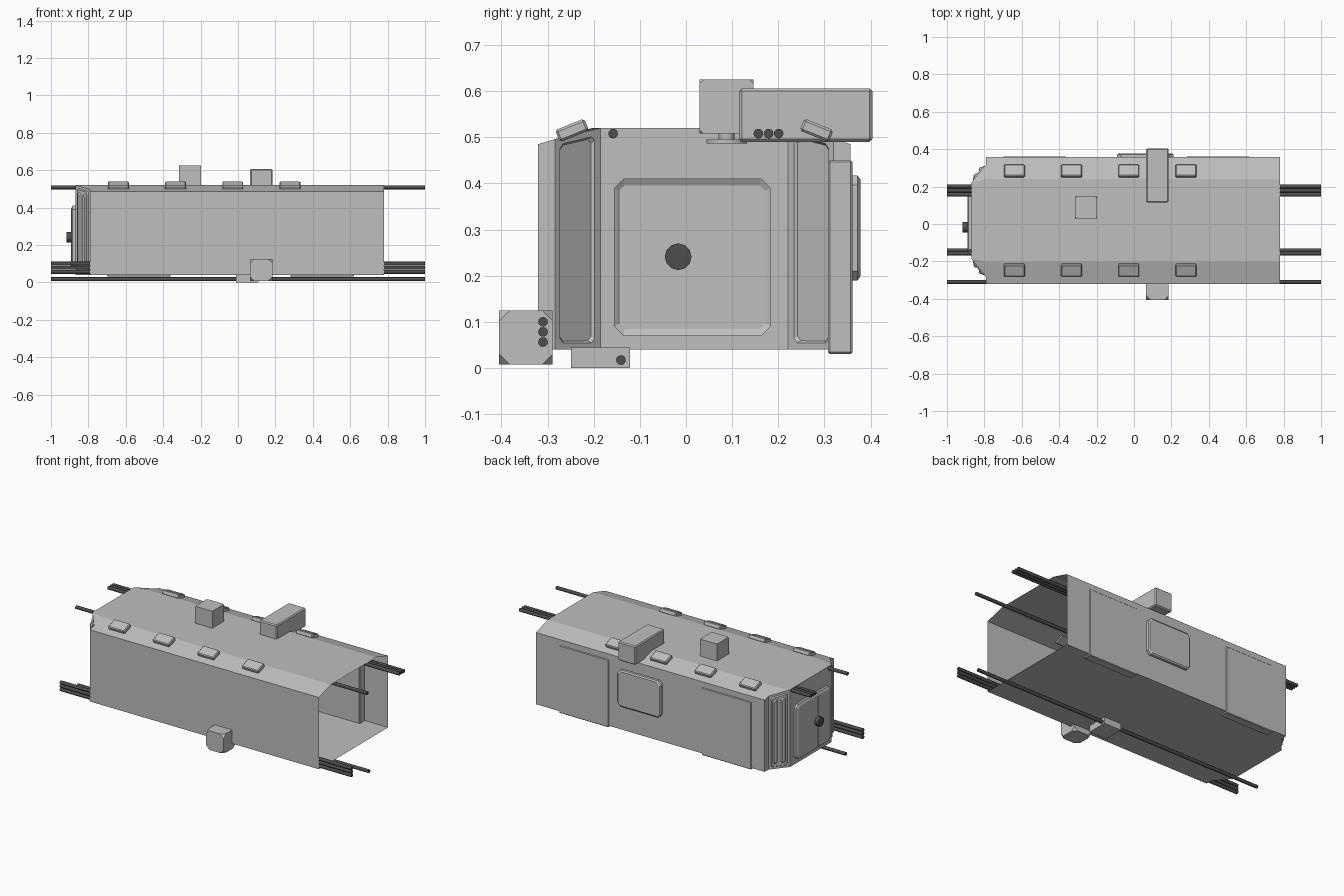
import bpy, bmesh, math
from mathutils import Vector, Matrix

if "Cube" in bpy.data.objects:
    bpy.data.objects.remove(bpy.data.objects["Cube"])


def material(name, v):
    m = bpy.data.materials.new(name)
    m.diffuse_color = (v, v, v, 1)
    m.use_nodes = True
    m.node_tree.nodes["Principled BSDF"].inputs["Base Color"].default_value = m.diffuse_color
    return m


GREY = material("light grey", 0.52)
DARK = material("dark grey", 0.075)
CY = 0.018                      # centre line of the shell
FLOOR, EAVE, ROOF = 0.04, 0.485, 0.52
BACK, NOSE, TIP = 0.78, -0.79, -0.87
WALL, RIDGE, CH_OUT, CH_IN = 0.339, 0.222, 0.302, 0.203


def finish(bm, name, mat, normals=True):
    bmesh.ops.remove_doubles(bm, verts=bm.verts, dist=1e-5)
    if normals:
        bmesh.ops.recalc_face_normals(bm, faces=bm.faces)
    me = bpy.data.meshes.new(name)
    bm.to_mesh(me)
    bm.free()
    me.materials.append(mat)
    ob = bpy.data.objects.new(name, me)
    bpy.context.collection.objects.link(ob)
    return ob


def box(name, lo, hi, bevel=0.0, affect='EDGES', mat=GREY, edge_rule=None):
    bm = bmesh.new()
    bmesh.ops.create_cube(bm, size=1)
    lo, hi = Vector(lo), Vector(hi)
    for v in bm.verts:
        v.co = Vector((lo[i] + (v.co[i] + 0.5) * (hi[i] - lo[i]) for i in range(3)))
    if bevel:
        geom = list(bm.edges) if affect == 'EDGES' else list(bm.verts)
        bmesh.ops.bevel(bm, geom=geom, offset=bevel, segments=1, affect=affect, profile=0.5)
    return finish(bm, name, mat)


def rod(name, p, q, r, sides=12, mat=DARK):
    p, q = Vector(p), Vector(q)
    bm = bmesh.new()
    rot = (q - p).to_track_quat('Z', 'Y').to_matrix().to_4x4()
    bmesh.ops.create_cone(bm, cap_ends=True, segments=sides, radius1=r, radius2=r,
                          depth=(q - p).length, matrix=Matrix.Translation((p + q) / 2) @ rot)
    ob = finish(bm, name, mat)
    for f in ob.data.polygons:
        f.use_smooth = len(f.vertices) == 4
    ob.data.set_sharp_from_angle(angle=math.radians(40))
    return ob


def rect8(a, b, c, d, ca=0.0, cb=0.0):
    """Rectangle with cut corners; no cut gives doubled corners."""
    return [(a + ca, c), (b - ca, c), (b, c + cb), (b, d - cb),
            (b - ca, d), (a + ca, d), (a, d - cb), (a, c + cb)]


def loft(bm, place, loops):
    """Join cut rectangles (at a depth each) and cap the last."""
    rings = [[bm.verts.new(place(u, v, dep)) for u, v in pts] for pts, dep in loops]
    for r, s in zip(rings, rings[1:]):
        for i in range(8):
            j = (i + 1) % 8
            bm.faces.new((r[i], r[j], s[j], s[i]))
    bm.faces.new(rings[-1])


# Shell, open at the +x end
bm = bmesh.new()


def face(*pts):
    bm.faces.new([bm.verts.new(p) for p in pts])


slope_z = EAVE + (ROOF - EAVE) * (WALL - CH_OUT) / (WALL - RIDGE)
prof = [(-WALL, FLOOR), (WALL, FLOOR), (WALL, EAVE), (RIDGE, ROOF), (-RIDGE, ROOF), (-WALL, EAVE)]
for (y0, z0), (y1, z1) in zip(prof, prof[1:] + prof[:1]):
    face((NOSE, CY + y0, z0), (BACK, CY + y0, z0), (BACK, CY + y1, z1), (NOSE, CY + y1, z1))
for z in (FLOOR, ROOF):
    h = RIDGE if z == ROOF else CH_OUT
    face((NOSE, CY - h, z), (TIP, CY - CH_IN, z), (TIP, CY + CH_IN, z), (NOSE, CY + h, z))
for s in (-1, 1):
    face((NOSE, CY + s * WALL, FLOOR), (NOSE, CY + s * CH_OUT, FLOOR),
         (NOSE, CY + s * CH_OUT, slope_z), (NOSE, CY + s * WALL, EAVE))
    face((NOSE, CY + s * RIDGE, ROOF), (NOSE, CY + s * CH_OUT, slope_z), (TIP, CY + s * CH_IN, ROOF))

    # Angled corner panel with two raised ribs
    def corner(u, v, d, s=s):
        top = slope_z + (ROOF - slope_z) * u
        n = Vector((-(CH_OUT - CH_IN), s * (NOSE - TIP), 0)).normalized()
        return Vector((NOSE + (TIP - NOSE) * u, CY + s * (CH_OUT + (CH_IN - CH_OUT) * u),
                       FLOOR + (top - FLOOR) * v)) + n * d
    loft(bm, corner, [(rect8(0, 1, 0, 1), 0), (rect8(.11, .87, .03, .97, .07, .02), 0),
                      (rect8(.15, .83, .04, .96, .07, .02), .007)])
    for u in (.2, .56):
        loft(bm, corner, [(rect8(u, u + .21, .075, .93, .06, .015), .007),
                          (rect8(u + .05, u + .16, .09, .915, .03, .01), .015)])


# End wall with the raised door
def end(y, z, d):
    return (TIP - d, y, z)


loft(bm, end, [(rect8(CY - CH_IN, CY + CH_IN, FLOOR, ROOF), 0),
               (rect8(-.155, .183, .07, .41, .02, .02), 0),
               (rect8(-.155, .183, .07, .41, .02, .02), .014),
               (rect8(-.145, .171, .084, .396, .012, .012), .021)])
finish(bm, "train_shell", GREY)

# Door seam and knob
box("door_seam", (-.894, -.03, .084), (-.888, -.021, .396))
rod("door_knob", (-.916, -.017, .241), (-.884, -.017, .241), .029)

# Side wall panels
for i, x in enumerate((-.7, .28)):
    box(f"side_panel_{i}", (x, .308, .03), (x + .34, .361, .45), .004)
bm = bmesh.new()
loft(bm, lambda x, z, d: (x, .35 + d, z),
     [(rect8(-.09, .21, .19, .417, .02, .02), 0), (rect8(-.09, .21, .19, .417, .02, .02), .022),
      (rect8(-.082, .202, .198, .409, .018, .018), .028)])
finish(bm, "side_hatch", GREY)

# Roof vents along both slopes
for s in (-1, 1):
    for i in range(4):
        v = box(f"roof_vent_{i}", (-.056, -.034, -.014), (.056, .034, .014), .005)
        v.location = (-.64 + .306 * i, CY + s * .265, .515)
        v.rotation_euler = (-s * math.radians(22), 0, 0)

# Junction boxes with cut corners
box("roof_box", (-.315, .029, .508), (-.197, .146, .625), .009, 'VERTICES')
box("roof_duct", (.065, .115, .49), (.185, .404, .606), .006)
box("side_box", (.065, -.405, .007), (.185, -.289, .125), .023, 'VERTICES')
box("floor_box", (-.01, -.249, 0), (.11, -.121, .044))

# Ceiling lamp under the roof box
rod("lamp_stem", (-.256, .088, .494), (-.256, .088, .51), .017, 16, GREY)
rod("lamp_disc", (-.256, .088, .486), (-.256, .088, .495), .044, 24, GREY)

# Cables running the full length
for i, (y, z) in enumerate([(-.31, .056), (-.31, .078), (-.31, .1), (-.141, .017),
                            (-.158, .508), (.157, .508), (.179, .508), (.201, .508)]):
    rod(f"cable_{i}", (-1, y, z), (1, y, z), .0105)
